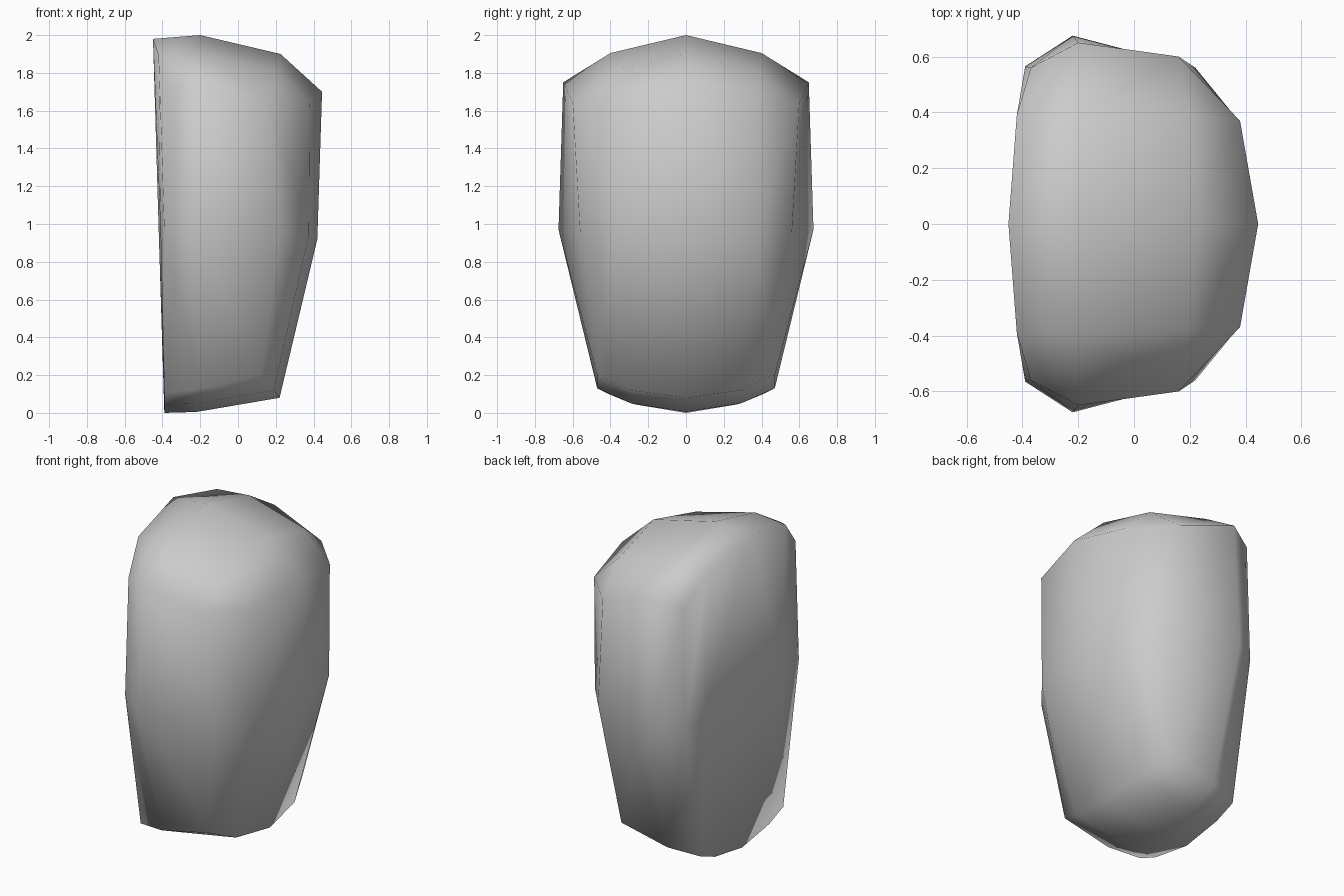
import bpy, bmesh

if "Cube" in bpy.data.objects:
    bpy.data.objects.remove(bpy.data.objects["Cube"])

# half outlines (y >= 0), from top centre over the side to bottom centre
back = [(-.45, 0, 1.98), (-.42, .39, 1.89), (-.37, .56, 1.71), (-.39, .565, .97),
        (-.39, .41, .10), (-.39, .27, .045), (-.39, 0, .0)]
middle = [(-.20, 0, 2.0), (-.20, .40, 1.905), (-.20, .65, 1.75), (-.22, .675, .97),
          (-.20, .47, .13), (-.21, .29, .05), (-.22, 0, .005)]
front = [(.225, 0, 1.90), (.20, .38, 1.81), (.16, .60, 1.64), (.22, .56, .95),
         (.12, .47, .20), (.19, .29, .12), (.22, 0, .08)]
# inner points of the front bulge and of the back panel
bulge = [(.445, 0, 1.70), (.38, .37, 1.64), (.42, 0, .92), (.375, .37, .94)]
panel = [(-.42, 0, .97), (-.41, .38, .97)]

bm = bmesh.new()
rings = [[bm.verts.new(p) for p in r] for r in (back, middle, front)]
i0, i1, j0, j1 = [bm.verts.new(p) for p in bulge]
k0, k1 = [bm.verts.new(p) for p in panel]

# top, side and bottom strips
for a, b in zip(rings, rings[1:]):
    for n in range(6):
        bm.faces.new((a[n], b[n], b[n + 1], a[n + 1]))

# front bulge
t0, t1, t2, m, b2, b1, b0 = rings[2]
for f in ((t0, t1, i1, i0), (t1, t2, i1), (t2, m, j1, i1), (i0, i1, j1, j0),
          (j0, j1, b1, b0), (j1, m, b2, b1)):
    bm.faces.new(f)

# back panel
t0, t1, t2, m, b2, b1, b0 = rings[0]
for f in ((t0, t1, k1, k0), (t1, t2, m, k1), (k1, m, b2, b1), (k0, k1, b1, b0)):
    bm.faces.new(f)

# mirror to the other side
geom = bm.verts[:] + bm.edges[:] + bm.faces[:]
bmesh.ops.mirror(bm, geom=geom, axis='Y', merge_dist=0.001)
bmesh.ops.remove_doubles(bm, verts=bm.verts[:], dist=0.001)
bmesh.ops.recalc_face_normals(bm, faces=bm.faces[:])
for f in bm.faces:
    f.smooth = True

mesh = bpy.data.meshes.new("rounded_body")
bm.to_mesh(mesh)
bm.free()
body = bpy.data.objects.new("rounded_body", mesh)
bpy.context.collection.objects.link(body)

grey = bpy.data.materials.new("light_grey")
grey.diffuse_color = (.6, .6, .6, 1)
grey.use_nodes = True
grey.node_tree.nodes["Principled BSDF"].inputs["Base Color"].default_value = grey.diffuse_color
mesh.materials.append(grey)
